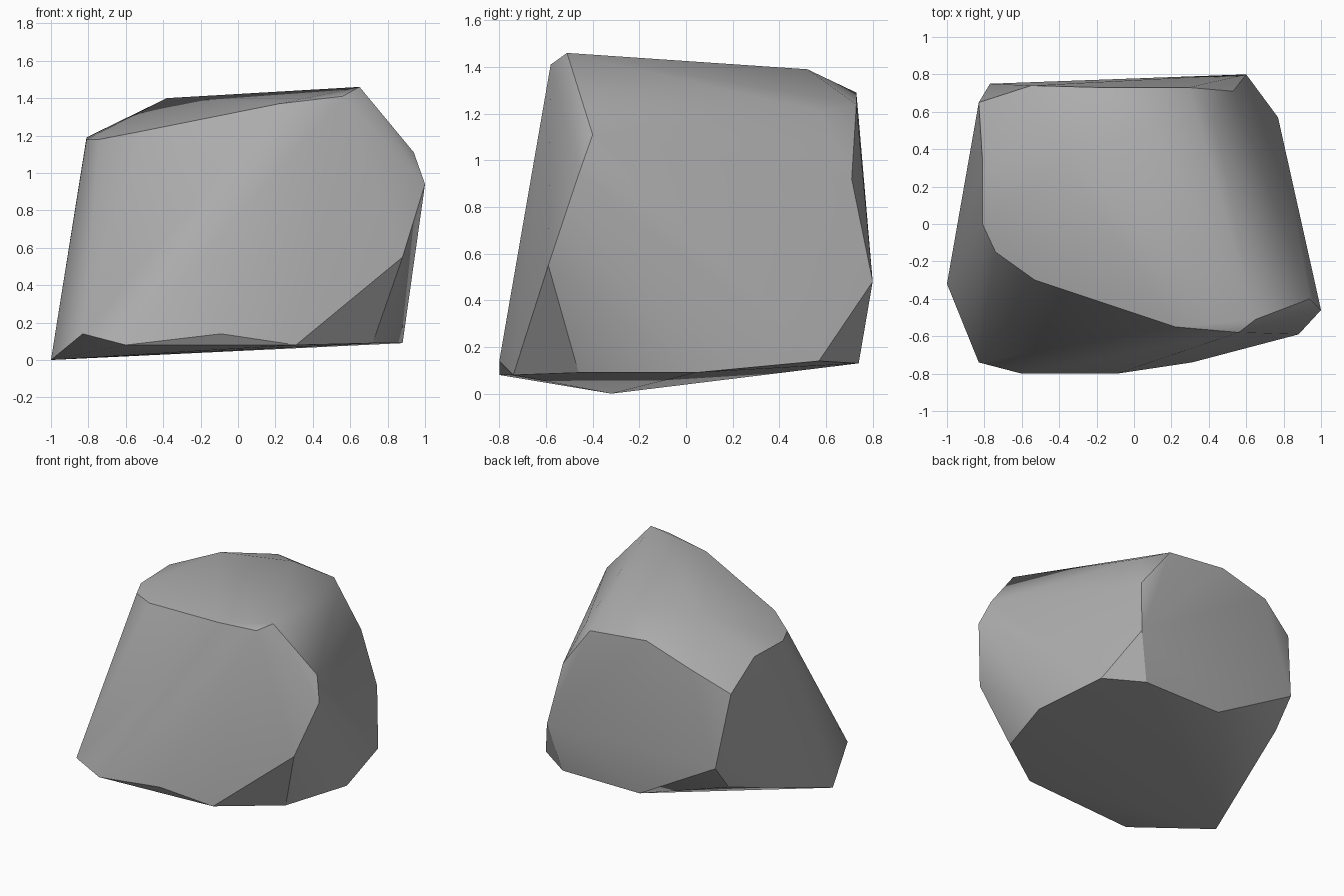
import bpy
import bmesh
import math

# Remove the default object
default_cube = bpy.data.objects.get("Cube")
if default_cube:
    bpy.data.objects.remove(default_cube, do_unlink=True)


def make_material(name, color):
    material = bpy.data.materials.new(name)
    material.use_nodes = True
    material.diffuse_color = color
    shader = material.node_tree.nodes["Principled BSDF"]
    shader.inputs["Base Color"].default_value = color
    return material


# Corners of the boulder, grouped by region
base_rim = [(-1, -.32, 0), (-.83, -.74, .14), (-.6, -.8, .08), (-.09, -.8, .14),
            (.31, -.74, .08), (.72, -.46, .09), (.88, .04, .09), (.77, .57, .14),
            (.51, .74, .13), (-.13, .74, .13), (-.77, .59, .29)]
side_corners = [(.88, -.59, .55), (1, -.46, .94), (.94, -.4, 1.11),
                (.6, .8, .48), (.53, .71, .92), (-.77, .75, .49), (-.83, .65, 1.03)]
top_rim = [(.65, -.51, 1.46), (.56, -.58, 1.41), (.22, -.55, 1.37), (-.53, -.3, 1.22),
           (-.74, -.15, 1.18), (-.81, 0, 1.18), (-.81, .34, 1.19), (-.55, .74, 1.18),
           (-.18, .73, 1.29), (.29, .73, 1.24), (.43, .57, 1.21)]
crown = [(-.38, .34, 1.4), (.1, .52, 1.39)]


def build_hull(name, corners, material):
    """Wrap a convex skin around the corner points."""
    bm = bmesh.new()
    for corner in corners:
        bm.verts.new(corner)
    hull = bmesh.ops.convex_hull(bm, input=bm.verts)
    leftovers = set(hull["geom_interior"]) | set(hull["geom_unused"])
    loose = [item for item in leftovers if isinstance(item, bmesh.types.BMVert)]
    bmesh.ops.delete(bm, geom=loose, context="VERTS")
    bmesh.ops.recalc_face_normals(bm, faces=bm.faces)
    mesh = bpy.data.meshes.new(name)
    bm.to_mesh(mesh)
    bm.free()
    mesh.materials.append(material)
    obj = bpy.data.objects.new(name, mesh)
    bpy.context.collection.objects.link(obj)
    return obj


# Boulder with soft facets and crisp main ridges
stone = make_material("stone grey", (.42, .42, .42, 1))
boulder = build_hull("boulder", base_rim + side_corners + top_rim + crown, stone)
bpy.ops.object.select_all(action="DESELECT")
boulder.select_set(True)
bpy.context.view_layer.objects.active = boulder
bpy.ops.object.shade_smooth_by_angle(angle=math.radians(30))
